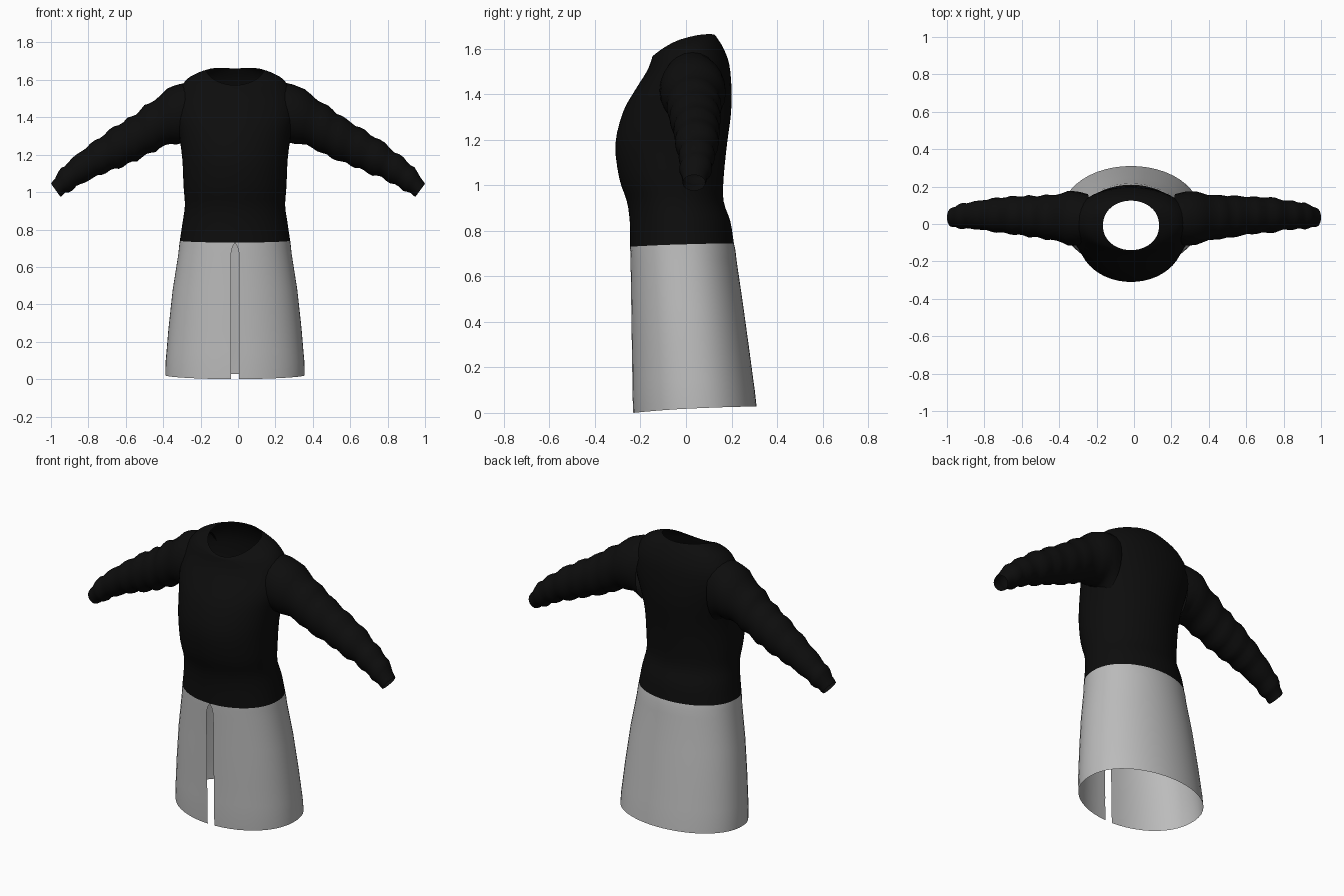
import bpy, bmesh, math, random
from mathutils import Vector

random.seed(4)
CX = -0.016  # centre line of the garment

cube = bpy.data.objects.get("Cube")
if cube:
    bpy.data.objects.remove(cube)


def material(name, rgb):
    m = bpy.data.materials.new(name)
    m.use_nodes = True
    m.diffuse_color = (*rgb, 1)
    m.node_tree.nodes["Principled BSDF"].inputs["Base Color"].default_value = (*rgb, 1)
    return m


black = material("black knit", (0.004, 0.004, 0.004))
grey = material("grey cloth", (0.5, 0.5, 0.5))


def resample(rows, steps):
    """Catmull-Rom interpolation between rows of ring settings."""
    out = []
    for i in range(len(rows) - 1):
        p = [rows[max(i - 1, 0)], rows[i], rows[i + 1], rows[min(i + 2, len(rows) - 1)]]
        for k in range(steps):
            t = k / steps
            out.append([0.5 * (2 * b + (c - a) * t + (2 * a - 5 * b + 4 * c - d) * t * t
                               + (3 * b - a - 3 * c + d) * t ** 3) for a, b, c, d in zip(*p)])
    return out + [list(rows[-1])]


def loft(name, rings, closed, mat):
    """Skin a list of point rings with quads."""
    bm = bmesh.new()
    vs = [[bm.verts.new(p) for p in ring] for ring in rings]
    n = len(rings[0])
    for a, b in zip(vs, vs[1:]):
        for j in range(n if closed else n - 1):
            k = (j + 1) % n
            bm.faces.new((a[j], a[k], b[k], b[j]))
    bmesh.ops.recalc_face_normals(bm, faces=bm.faces)
    me = bpy.data.meshes.new(name)
    bm.to_mesh(me)
    bm.free()
    me.materials.append(mat)
    ob = bpy.data.objects.new(name, me)
    bpy.context.collection.objects.link(ob)
    for f in me.polygons:
        f.use_smooth = True
    return ob


def body_ring(hw, yf, yb, zf, zs, zb, gap=0.0, n=48, is_open=False):
    """Oval round the body; front, side and back heights differ; gap opens the front."""
    start = math.asin(gap / hw)
    pts = []
    for j in range(n + 1 if is_open else n):
        a = -math.pi / 2 + start + (2 * math.pi - 2 * start) * j / n
        c, s = math.cos(a), math.sin(a)
        flat = math.copysign(abs(s) ** 0.92, s)
        z = zs + (zb - zf) / 2 * s + ((zf + zb) / 2 - zs) * s * s
        pts.append(Vector((CX + hw * c, (yf + yb) / 2 + (yb - yf) / 2 * flat, z)))
    return pts


# Sweater body: half width, front y, back y, front z, side z, back z
body = [
    (.295, -.245, .21, .73, .74, .745),
    (.28, -.247, .195, .84, .84, .84),
    (.268, -.26, .165, .93, .93, .93),
    (.275, -.293, .165, 1.03, 1.03, 1.03),
    (.282, -.31, .18, 1.18, 1.18, 1.18),
    (.30, -.277, .197, 1.32, 1.31, 1.31),
    (.322, -.228, .2, 1.41, 1.41, 1.42),
    (.315, -.172, .19, 1.50, 1.51, 1.53),
    (.265, -.152, .165, 1.55, 1.595, 1.60),
    (.205, -.148, .14, 1.564, 1.63, 1.642),
    (.15, -.14, .125, 1.572, 1.645, 1.662),
]
loft("sweater_body", [body_ring(*r) for r in resample(body, 3)], True, black)

# Sleeves: top offset, top z, bottom offset, bottom z, front y, back y
sleeve = [
    (.22, 1.59, .24, 1.22, -.11, .16),
    (.33, 1.565, .29, 1.262, -.115, .175),
    (.46, 1.475, .40, 1.235, -.085, .155),
    (.55, 1.405, .50, 1.185, -.07, .15),
    (.65, 1.345, .60, 1.14, -.055, .147),
    (.75, 1.275, .69, 1.105, -.045, .14),
    (.85, 1.20, .78, 1.065, -.03, .125),
    (.93, 1.125, .87, 1.015, -.025, .11),
    (.985, 1.045, .935, .975, -.015, .085),
]
for side, label in ((1, "left"), (-1, "right")):
    reach = (1 - side * CX) / .985
    rings = []
    for i, (xt, zt, xb, zb, yf, yb) in enumerate(resample(sleeve, 4)):
        # gathered folds swell and pinch the cloth
        fold = (0.007 * math.sin(i * 1.6) + random.uniform(-.004, .004)) if 3 < i < 31 else 0
        top, low = Vector((xt, 0, zt + fold)), Vector((xb, 0, zb - fold))
        mid, half = (top + low) / 2, (top - low) / 2
        ring = []
        for j in range(24):
            a = 2 * math.pi * j / 24
            p = mid + half * math.sin(a)
            y = (yf + yb) / 2 + ((yb - yf) / 2 + fold * .6) * math.cos(a)
            ring.append(Vector((CX * 1 + side * p.x * reach if p.x < .3 else
                                side * p.x * reach + CX * max(0, 1 - (p.x - .3) / .685), y, p.z)))
        rings.append(ring)
    # the cuff must finish at the full arm span
    tip = max(abs(p.x) for p in rings[-1])
    for ring in rings:
        for p in ring:
            p.x *= 1 + (1 / tip - 1) * min(1, abs(p.x))
    loft(label + "_sleeve", rings, True, black)

# Skirt with a front slit: body ring settings plus half slit width
skirt = [
    (.295, -.245, .21, .73, .74, .745, 0),
    (.299, -.245, .217, .705, .71, .715, .014),
    (.303, -.244, .222, .67, .67, .67, .022),
    (.333, -.241, .25, .48, .48, .48, .022),
    (.356, -.238, .279, .27, .27, .27, .022),
    (.366, -.236, .295, .15, .15, .15, .022),
    (.371, -.236, .302, .09, .095, .1, .022),
    (.373, -.232, .31, 0, .02, .028, .022),
]
loft("skirt", [body_ring(*r, is_open=True) for r in skirt], False, grey)
